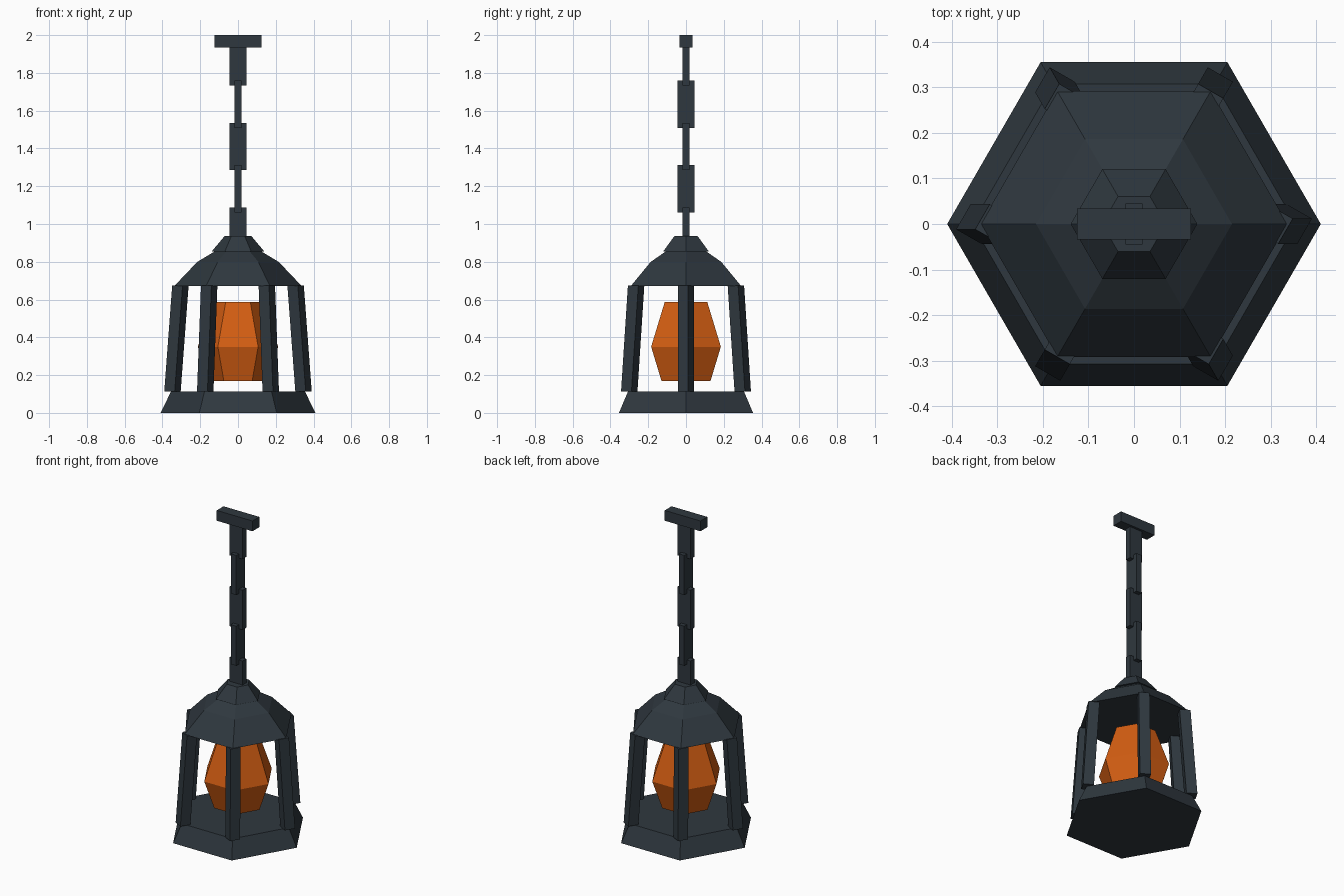
import bpy, bmesh, math

if "Cube" in bpy.data.objects:
    bpy.data.objects.remove(bpy.data.objects["Cube"])


def material(name, rgb):
    m = bpy.data.materials.new(name)
    m.diffuse_color = (*rgb, 1)
    m.use_nodes = True
    m.node_tree.nodes["Principled BSDF"].inputs["Base Color"].default_value = m.diffuse_color
    return m


iron = material("dark_iron", (0.028, 0.039, 0.049))
glow = material("orange_glow", (0.65, 0.11, 0.006))


def ring(cx, cy, z, radius, sides, turn=0.0):
    return [(cx + radius * math.cos(turn + i * math.tau / sides),
             cy + radius * math.sin(turn + i * math.tau / sides), z)
            for i in range(sides)]


def loft(name, rings, mat):
    """Closed flat-faced solid through a stack of rings."""
    bm = bmesh.new()
    loops = [[bm.verts.new(p) for p in r] for r in rings]
    n = len(loops[0])
    for low, high in zip(loops, loops[1:]):
        for i in range(n):
            j = (i + 1) % n
            bm.faces.new((low[i], low[j], high[j], high[i]))
    bm.faces.new(loops[0][::-1])
    bm.faces.new(loops[-1])
    bmesh.ops.recalc_face_normals(bm, faces=bm.faces)
    mesh = bpy.data.meshes.new(name)
    bm.to_mesh(mesh)
    bm.free()
    mesh.materials.append(mat)
    obj = bpy.data.objects.new(name, mesh)
    bpy.context.collection.objects.link(obj)
    return obj


def hexagon(name, profile, mat):
    return loft(name, [ring(0, 0, z, r, 6) for r, z in profile], mat)


def box(name, hx, hy, z0, z1):
    corners = [(-hx, -hy), (hx, -hy), (hx, hy), (-hx, hy)]
    return loft(name, [[(x, y, z) for x, y in corners] for z in (z0, z1)], iron)


# Lantern body
hexagon("base", [(0.41, 0), (0.355, 0.112)], iron)
hexagon("roof", [(0.337, 0.672), (0.215, 0.80), (0.12, 0.857)], iron)
hexagon("roof_cap", [(0.139, 0.855), (0.07, 0.937)], iron)
hexagon("glowing_core", [(0.15, 0.17), (0.213, 0.35), (0.13, 0.587)], glow)

# Six leaning square posts, all turned the same way
for k in range(6):
    a = k * math.tau / 6
    loft(f"post_{k + 1}",
         [ring(r * math.cos(a), r * math.sin(a), z, 0.045, 4, math.radians(15))
          for r, z in ((0.347, 0.112), (0.305, 0.674))], iron)

# Chain of flat links, alternating direction
for k in range(5):
    z = 0.838 + 0.2235 * k
    hx, hy = (0.045, 0.019) if k % 2 == 0 else (0.019, 0.045)
    box(f"chain_link_{k + 1}", hx, hy, z, z + 0.25)

# Ceiling mount
box("ceiling_mount", 0.125, 0.034, 1.935, 2.0)
